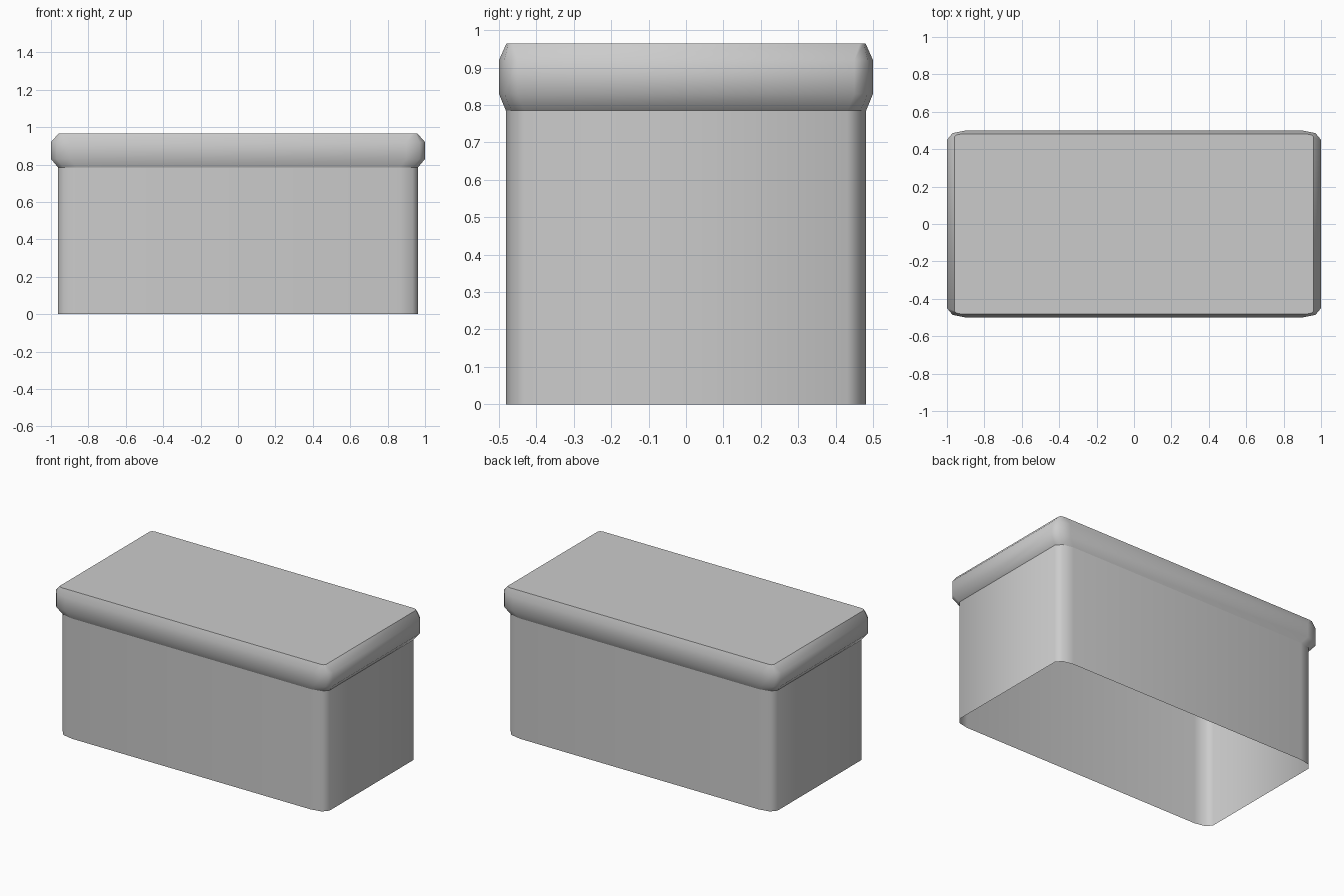
import bpy, bmesh
from math import radians, sin, cos, pi

if "Cube" in bpy.data.objects:
    bpy.data.objects.remove(bpy.data.objects["Cube"], do_unlink=True)

grey = bpy.data.materials.new("plain_grey")
grey.use_nodes = True
GREY = (0.6, 0.6, 0.6, 1)
grey.diffuse_color = GREY
grey.node_tree.nodes["Principled BSDF"].inputs["Base Color"].default_value = GREY


def rounded_ring(bm, half, radius, z):
    """Rounded rectangle twice as wide as deep, two segments per corner."""
    ring = []
    for quadrant, (sx, sy) in enumerate([(1, 1), (-1, 1), (-1, -1), (1, -1)]):
        for step in range(3):
            a = quadrant * pi / 2 + step * pi / 4
            x = sx * (half - radius) + radius * cos(a)
            y = sy * (half - radius) + radius * sin(a)
            ring.append(bm.verts.new((x, y / 2, z)))
    # the two half-extents share one profile, squeezed in depth
    return ring


def shell(name, profile, capped):
    """Skin a stack of (half width, corner radius, height) rings."""
    bm = bmesh.new()
    rings = [rounded_ring(bm, *p) for p in profile]
    for low, high in zip(rings, rings[1:]):
        for i in range(len(low)):
            j = (i + 1) % len(low)
            bm.faces.new((low[i], low[j], high[j], high[i]))
    if capped:
        bm.faces.new(rings[-1])
    mesh = bpy.data.meshes.new(name)
    bm.to_mesh(mesh)
    bm.free()
    mesh.materials.append(grey)
    obj = bpy.data.objects.new(name, mesh)
    bpy.context.collection.objects.link(obj)
    bpy.ops.object.select_all(action='DESELECT')
    obj.select_set(True)
    bpy.context.view_layer.objects.active = obj
    bpy.ops.object.shade_smooth_by_angle(angle=radians(45))


# Hollow box walls, open underneath
shell("box_body", [(0.963, 0.1, 0), (0.963, 0.1, 0.785)], False)

# Overhanging lid with chamfered rim
shell("lid", [(0.963, 0.1, 0.785), (1, 0.1, 0.83),
              (1, 0.1, 0.92), (0.96, 0.03, 0.965)], True)
